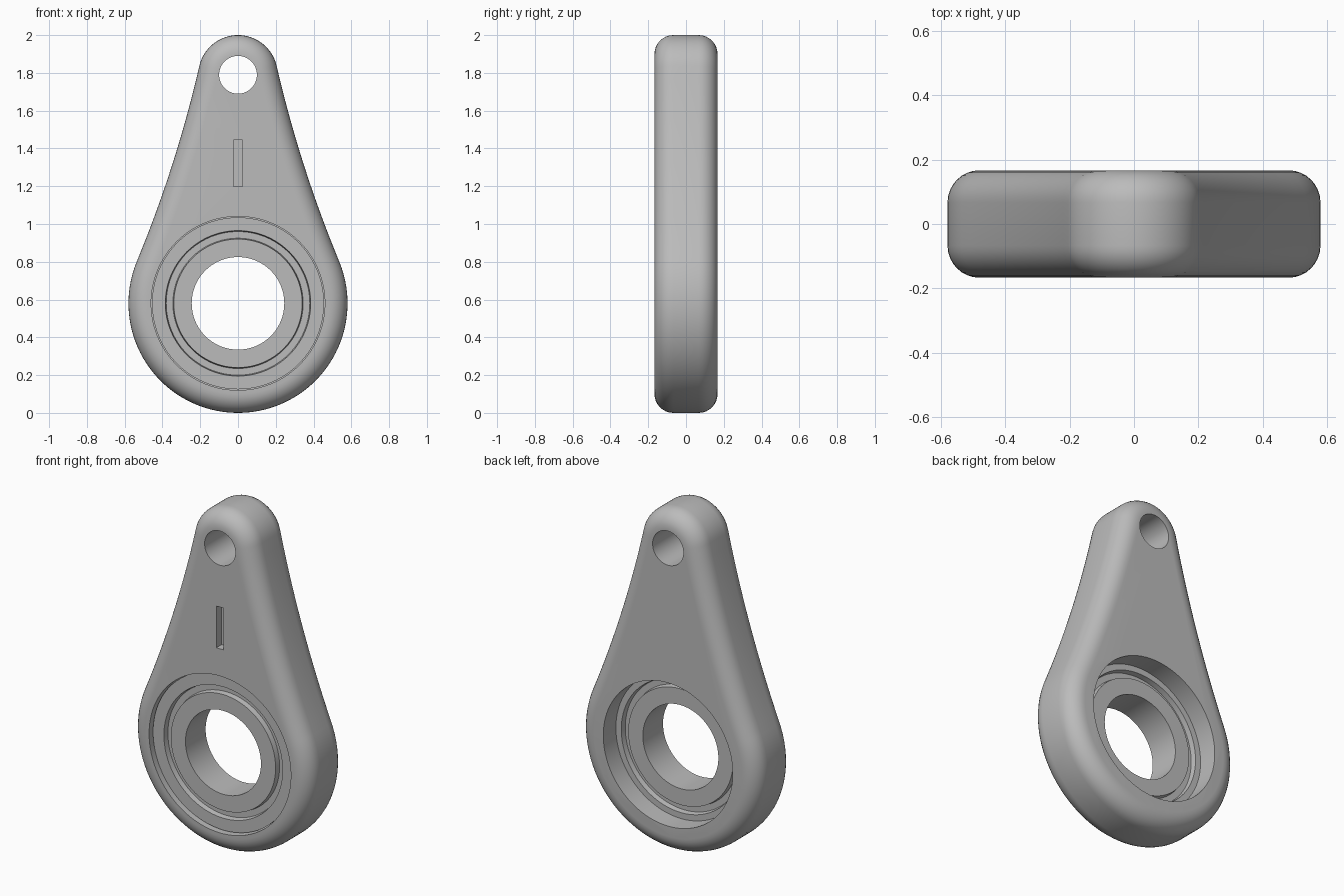
import bpy, bmesh, math
from mathutils import Vector

if "Cube" in bpy.data.objects:
    bpy.data.objects.remove(bpy.data.objects["Cube"], do_unlink=True)

HALF = 0.167                      # half thickness
FILLET = 0.1                      # rounded edge radius
R_BIG, Z_BIG = 0.58, 0.58         # lower lobe
R_TOP, Z_TOP = 0.21, 1.79         # upper lobe

grey = bpy.data.materials.new("satin grey")
grey.use_nodes = True
grey.diffuse_color = (0.5, 0.5, 0.5, 1)
grey.node_tree.nodes["Principled BSDF"].inputs["Base Color"].default_value = (0.5, 0.5, 0.5, 1)


def make_object(name, bm):
    bmesh.ops.recalc_face_normals(bm, faces=bm.faces)
    mesh = bpy.data.meshes.new(name)
    bm.to_mesh(mesh)
    bm.free()
    obj = bpy.data.objects.new(name, mesh)
    bpy.context.collection.objects.link(obj)
    mesh.materials.append(grey)
    return obj


def activate(obj):
    bpy.ops.object.select_all(action="DESELECT")
    obj.select_set(True)
    bpy.context.view_layer.objects.active = obj


def bridge(bm, a, b):
    n = len(a)
    for i in range(n):
        bm.faces.new((a[i], a[(i + 1) % n], b[(i + 1) % n], b[i]))


def outline():
    """Teardrop as (point, outward normal) pairs in the xz plane."""
    # concave flank is an arc tangent to both lobes
    a = math.radians(22.5)
    span, dr = Z_TOP - Z_BIG, R_BIG - R_TOP
    d = (span ** 2 - dr ** 2) / (2 * (span * math.sin(a) - dr))
    centre = Vector((d * math.cos(a), Z_BIG + d * math.sin(a)))
    r_flank = d - R_BIG
    to_top = centre - Vector((0, Z_TOP))
    b = math.atan2(to_top.y, to_top.x)
    half = []

    def arc(c, r, start, end, n, sign, skip=0):
        for i in range(skip, n + 1):
            t = start + (end - start) * i / n
            u = Vector((math.cos(t), math.sin(t)))
            half.append((Vector(c) + u * r, u * sign))

    arc((0, Z_BIG), R_BIG, -math.pi / 2, a, 32, 1)
    arc(centre, r_flank, math.pi + a, math.pi + b, 16, -1, 1)
    arc((0, Z_TOP), R_TOP, b, math.pi / 2, 16, 1, 1)
    mirrored = [(Vector((-p.x, p.y)), Vector((-n.x, n.y))) for p, n in half[-2:0:-1]]
    return half + mirrored


def make_body():
    bm = bmesh.new()
    shape = outline()
    steps = 8
    section = []
    for i in range(steps + 1):
        t = math.pi / 2 * i / steps
        section.append((FILLET * (1 - math.sin(t)), -HALF + FILLET * (1 - math.cos(t))))
    section += [(inset, -y) for inset, y in reversed(section)]
    rings = []
    for inset, y in section:
        pts = [p - n * inset for p, n in shape]
        rings.append([bm.verts.new((p.x, y, p.y)) for p in pts])
    for a, b in zip(rings, rings[1:]):
        bridge(bm, a, b)
    bm.faces.new(rings[0])
    bm.faces.new(rings[-1])
    return make_object("teardrop_body", bm)


def lathe(name, profile, z, segments=96):
    """Revolve a closed (radius, y) profile about the y axis at height z."""
    bm = bmesh.new()
    rings = []
    for i in range(segments):
        t = 2 * math.pi * i / segments
        rings.append([bm.verts.new((r * math.cos(t), y, z + r * math.sin(t))) for r, y in profile])
    for i in range(segments):
        bridge(bm, rings[i], rings[(i + 1) % segments])
    return make_object(name, bm)


def disc_cutter(radius, y0, y1, z):
    bm = bmesh.new()
    rings = []
    for y in (y0, y1):
        rings.append([bm.verts.new((radius * math.cos(2 * math.pi * i / 96), y,
                                    z + radius * math.sin(2 * math.pi * i / 96))) for i in range(96)])
    bridge(bm, *rings)
    bm.faces.new(rings[0])
    bm.faces.new(rings[1])
    return make_object("cutter", bm)


def box_cutter(size, centre):
    bm = bmesh.new()
    bmesh.ops.create_cube(bm, size=1)
    for v in bm.verts:
        v.co = Vector(centre) + Vector([c * s for c, s in zip(v.co, size)])
    return make_object("cutter", bm)


def cut(obj, cutter):
    cutter.hide_render = True
    mod = obj.modifiers.new("cut", "BOOLEAN")
    mod.operation, mod.solver, mod.object = "DIFFERENCE", "EXACT", cutter
    activate(obj)
    bpy.ops.object.modifier_apply(modifier=mod.name)
    bpy.data.objects.remove(cutter, do_unlink=True)


# Body with bearing pocket, retaining lip, hanging hole and front slot
FRONT, BACK = -0.137, 0.05        # bearing faces
body = make_body()
cut(body, disc_cutter(0.46, -0.3, BACK, Z_BIG))
cut(body, disc_cutter(0.42, -0.1, 0.3, Z_BIG))
cut(body, disc_cutter(0.1, -0.3, 0.3, Z_TOP))
cut(body, box_cutter((0.048, 0.1, 0.245), (0, -HALF, 1.322)))

# Bearing: two races joined by a recessed shield on each side
GROOVE = 0.03
bearing = lathe("bearing_ring", [
    (0.245, FRONT), (0.34, FRONT), (0.345, FRONT + GROOVE), (0.38, FRONT + GROOVE),
    (0.385, FRONT), (0.455, FRONT), (0.455, BACK), (0.385, BACK),
    (0.38, BACK - GROOVE), (0.345, BACK - GROOVE), (0.34, BACK), (0.245, BACK)], Z_BIG)

for obj in (body, bearing):
    activate(obj)
    bpy.ops.object.shade_smooth_by_angle(angle=math.radians(30))
